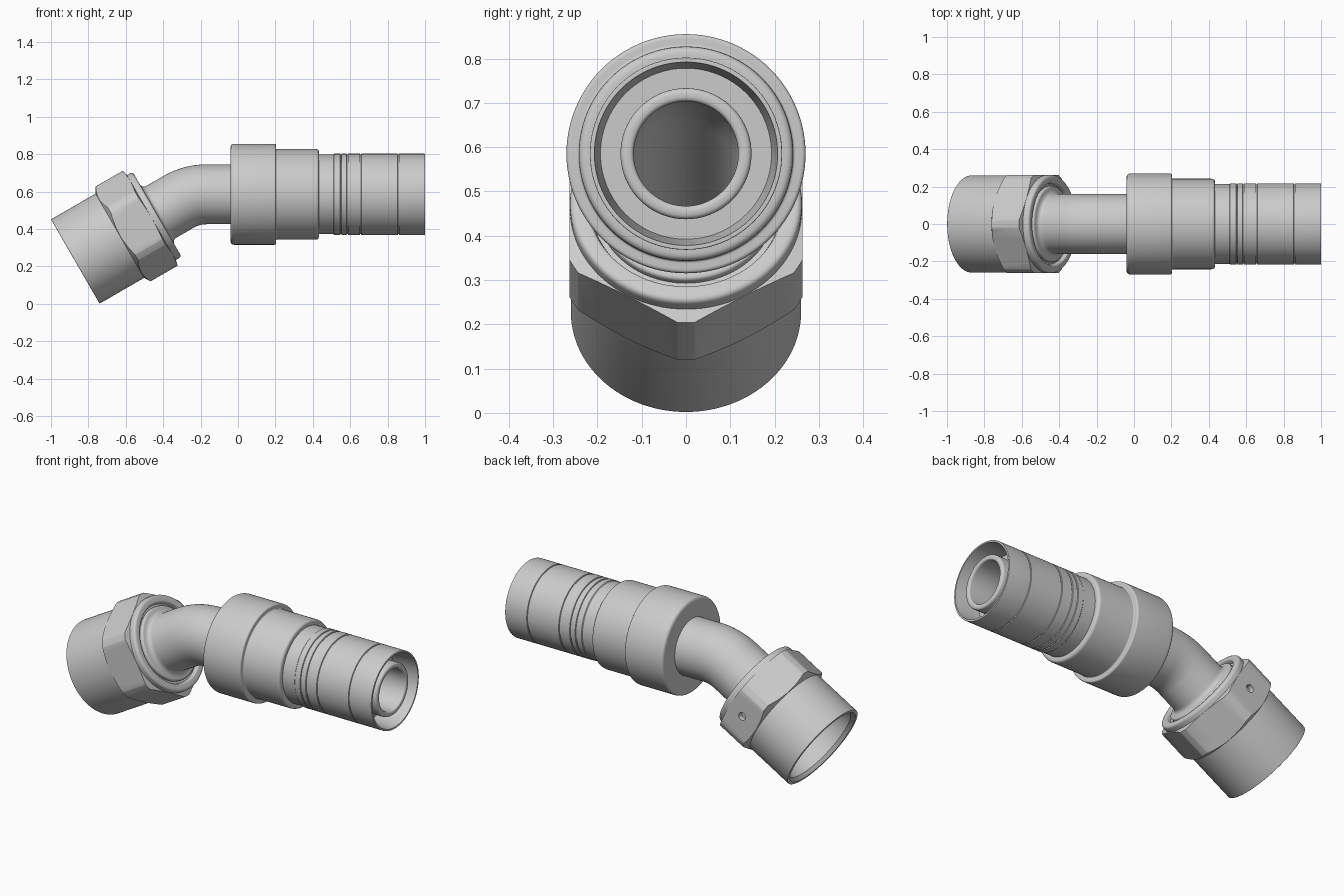
import bpy, bmesh, math
from mathutils import Vector, Matrix

cube = bpy.data.objects.get("Cube")
if cube:
    bpy.data.objects.remove(cube, do_unlink=True)

steel = bpy.data.materials.new("light_grey_steel")
steel.use_nodes = True
GREY = (0.6, 0.6, 0.6, 1)
steel.diffuse_color = GREY
steel.node_tree.nodes["Principled BSDF"].inputs["Base Color"].default_value = GREY

# Centreline: straight, bend, straight
START = Vector((-0.87, 0, 0.226))
TILT = math.radians(30)
LENGTH, BEND = 0.638, 0.30
ARC = BEND * TILT
BEND_END_X = START.x + LENGTH * math.cos(TILT) + BEND * math.sin(TILT)
SHIFT = LENGTH + ARC - BEND_END_X      # adds to x to give distance on the last straight


def centreline(s):
    """Point and slope at distance s from the nut mouth."""
    d = Vector((math.cos(TILT), 0, math.sin(TILT)))
    if s <= LENGTH:
        return START + d * s, TILT
    a = TILT - min(s - LENGTH, ARC) / BEND
    p = START + d * LENGTH
    p += BEND * Vector((math.sin(TILT) - math.sin(a), 0, math.cos(a) - math.cos(TILT)))
    p.x += max(0, s - LENGTH - ARC)
    return p, a


def rounded(profile, steps=5):
    """Replace corners given a third value with a curve of that size."""
    out = []
    n = len(profile)
    for i, item in enumerate(profile):
        p = Vector(item[:2])
        if len(item) < 3:
            out.append(p)
            continue
        a = p + (Vector(profile[i - 1][:2]) - p).normalized() * item[2]
        b = p + (Vector(profile[(i + 1) % n][:2]) - p).normalized() * item[2]
        for k in range(steps + 1):
            t = k / steps
            out.append(a * (1 - t) ** 2 + p * 2 * t * (1 - t) + b * t * t)
    return out


def finish(ob):
    bpy.ops.object.select_all(action='DESELECT')
    ob.select_set(True)
    bpy.context.view_layer.objects.active = ob
    bpy.ops.object.shade_smooth_by_angle(angle=math.radians(28))


def make_object(name, bm):
    bmesh.ops.recalc_face_normals(bm, faces=bm.faces)
    me = bpy.data.meshes.new(name)
    bm.to_mesh(me)
    bm.free()
    me.materials.append(steel)
    ob = bpy.data.objects.new(name, me)
    bpy.context.collection.objects.link(ob)
    return ob


def revolve(name, profile, segs=96, shift=0.0):
    """Spin a closed (distance, radius) profile about the centreline."""
    bm = bmesh.new()
    rings = []
    for s, r in rounded(profile):
        c, a = centreline(s + shift)
        up = Vector((-math.sin(a), 0, math.cos(a)))
        side = Vector((0, 1, 0))
        rings.append([bm.verts.new(c + r * (up * math.cos(t) + side * math.sin(t)))
                      for t in (2 * math.pi * k / segs for k in range(segs))])
    for i, ring in enumerate(rings):
        prev = rings[i - 1]
        for k in range(segs):
            j = (k + 1) % segs
            bm.faces.new((prev[k], prev[j], ring[j], ring[k]))
    return make_object(name, bm)


def boolean(ob, tool, operation):
    """Bake a boolean and remove the tool."""
    tool.hide_render = True
    m = ob.modifiers.new("cut", 'BOOLEAN')
    m.operation, m.object, m.solver = operation, tool, 'EXACT'
    deps = bpy.context.evaluated_depsgraph_get()
    me = bpy.data.meshes.new_from_object(ob.evaluated_get(deps))
    ob.modifiers.clear()
    ob.data = me
    bpy.data.objects.remove(tool, do_unlink=True)


# Swivel nut: turned blank trimmed by a hexagonal prism
nut = revolve("swivel_nut", [
    (0, 0.242), (0, 0.26, 0.004), (0.275, 0.26), (0.295, 0.293), (0.463, 0.293),
    (0.470, 0.262), (0.505, 0.262, 0.016), (0.505, 0.222, 0.006), (0.485, 0.215),
    (0.485, 0.165), (0.36, 0.165), (0.36, 0.228), (0.02, 0.228)])
FLAT = 0.263
hexagon = revolve("hex_tool", [(-0.1, 0.05), (-0.1, FLAT / math.cos(math.pi / 6)),
                               (0.6, FLAT / math.cos(math.pi / 6)), (0.6, 0.05)], segs=6)
boolean(nut, hexagon, 'INTERSECT')

# Small drilled hole in the back flat of the nut
bm = bmesh.new()
hole_at = centreline(0.38)[0] + Vector((0, FLAT, 0))
bmesh.ops.create_cone(bm, cap_ends=True, segments=32, radius1=0.022, radius2=0.022, depth=0.06,
                      matrix=Matrix.Translation(hole_at) @ Matrix.Rotation(math.pi / 2, 4, 'X'))
boolean(nut, make_object("hole_tool", bm), 'DIFFERENCE')
finish(nut)

# Bent tube with a seat inside the nut and a flared shoulder
OUTER, BORE = 0.16, 0.118
bend = [LENGTH + ARC * k / 16 for k in range(17)]
tail = 0.05 + SHIFT
tube = revolve("bent_tube",
               [(0.24, BORE), (0.24, 0.19, 0.02), (0.355, 0.222, 0.01), (0.355, 0.16),
                (0.45, 0.16), (0.45, 0.203), (0.503, 0.203, 0.01), (0.508, OUTER, 0.025)]
               + [(s, OUTER) for s in bend] + [(tail, OUTER), (tail, BORE)]
               + [(s, BORE) for s in reversed(bend)])
finish(tube)

# Stepped collar
collar = revolve("stepped_collar", [
    (-0.04, BORE), (-0.04, 0.27, 0.022), (0.203, 0.27, 0.01), (0.203, 0.242, 0.006),
    (0.433, 0.242, 0.018), (0.433, 0.2), (0.5, 0.2), (0.5, BORE)], shift=SHIFT)
finish(collar)

# Crimp sleeve with shallow grooves and an open mouth
SLEEVE = 0.217
grooves = []
for x in (0.55, 0.585, 0.655, 0.858):
    grooves += [(x - 0.004, SLEEVE), (x - 0.002, SLEEVE - 0.005),
                (x + 0.002, SLEEVE - 0.005), (x + 0.004, SLEEVE)]
sleeve = revolve("crimp_sleeve",
                 [(0.42, BORE), (0.42, 0.213), (0.51, 0.213), (0.514, SLEEVE)] + grooves
                 + [(1.0, SLEEVE, 0.003), (1.0, 0.207), (0.86, 0.193), (0.86, BORE)],
                 shift=SHIFT)
finish(sleeve)

# Inner nipple, nearly flush with the sleeve mouth
nipple = revolve("inner_nipple", [
    (0.8, BORE), (0.8, 0.148), (0.985, 0.148, 0.014), (0.985, BORE, 0.012)], shift=SHIFT)
finish(nipple)
